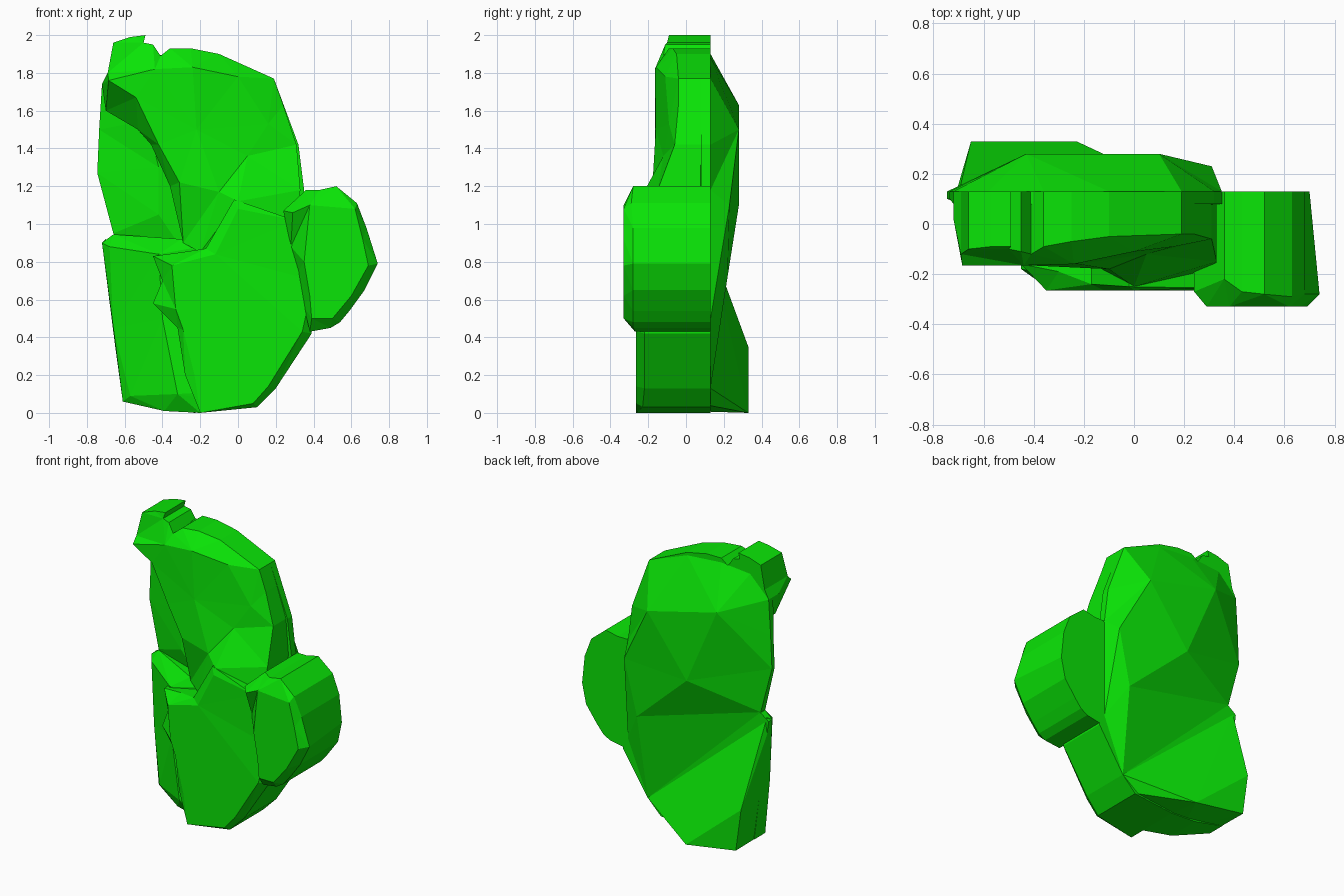
import bpy, bmesh
from mathutils import Vector
from mathutils.geometry import delaunay_2d_cdt

green = bpy.data.materials.new("leaf_green")
green.diffuse_color = (0.003, 0.78, 0.002, 1)
BACK = 0.13


def add_object(name, bm):
    bmesh.ops.recalc_face_normals(bm, faces=bm.faces)
    me = bpy.data.meshes.new(name)
    bm.to_mesh(me)
    bm.free()
    me.materials.append(green)
    ob = bpy.data.objects.new(name, me)
    bpy.context.collection.objects.link(ob)


def relief(name, rim, front=(), back=(), back_x=9.0):
    """Faceted pad: rim of (x, z, front y) run back to a flat plane,
    with extra (x, z, y) facet points on the front and back."""
    bm = bmesh.new()
    n = len(rim)

    def cap(rim_pts, extra):
        pts = list(rim_pts) + list(extra)
        vs = [bm.verts.new((x, y, z)) for x, z, y in pts]
        flat = [Vector((p[0], p[1])) for p in pts]
        out = delaunay_2d_cdt(flat, [], [list(range(n))], 1, 1e-5)
        for f in out[2]:
            ids = [out[3][i][0] for i in f if out[3][i]]
            if len(set(ids)) == 3:
                bm.faces.new([vs[i] for i in ids])
        return vs

    a = cap(rim, front)
    b = cap([(min(x, back_x), z, BACK) for x, z, y in rim], back)
    for i in range(n):
        j = (i + 1) % n
        bm.faces.new((a[i], a[j], b[j], b[i]))
    add_object(name, bm)


def hull(name, pts):
    """Faceted lump wrapped around (x, z, y) points."""
    bm = bmesh.new()
    vs = [bm.verts.new((x, y, z)) for x, z, y in pts]
    bmesh.ops.convex_hull(bm, input=vs)
    loose = [v for v in bm.verts if not v.link_faces]
    bmesh.ops.delete(bm, geom=loose, context='VERTS')
    add_object(name, bm)


# Upper front clump with the knobbly crest and the sloping left lip
relief("upper_clump", [
    (-.72, 1.74, .02), (-.69, 1.80, -.12), (-.66, 1.96, -.10),
    (-.57, 1.99, -.09), (-.49, 2.0, -.09), (-.50, 1.96, -.10),
    (-.45, 1.95, -.11), (-.41, 1.89, -.12), (-.36, 1.93, -.09),
    (-.25, 1.93, -.07), (-.10, 1.90, -.05), (.19, 1.77, -.04),
    (.24, 1.63, -.04), (.31, 1.42, -.06), (.33, 1.18, -.15),
    (.30, .90, -.20), (-.20, .85, -.14), (-.29, .90, -.10),
    (-.36, 1.20, -.08), (-.46, 1.42, -.05), (-.53, 1.50, -.02), (-.70, 1.60, .03)],
    front=[(-.685, 1.76, -.165), (-.54, 1.67, -.165), (-.42, 1.42, -.165),
           (-.44, 1.82, -.165), (-.24, 1.83, -.16), (0, 1.78, -.11),
           (.16, 1.53, -.09), (.05, 1.36, -.12), (-.10, 1.17, -.18),
           (-.22, 1.50, -.16), (-.31, 1.22, -.17), (.0, 1.12, -.25)])

# Domed back, whose front also forms the recessed left strip
relief("back_dome", [
    (-.72, 1.74, .08), (-.58, 1.88, .08), (-.36, 1.90, .08), (-.10, 1.88, .08),
    (.19, 1.77, .08), (.32, 1.42, .08), (.35, 1.18, .08), (.35, .50, .08),
    (.20, .13, .08), (-.66, .95, .08), (-.745, 1.27, .10), (-.735, 1.50, .10)],
    front=[(-.48, 1.55, -.02), (-.42, 1.30, -.02), (-.42, 1.05, -.02)],
    back=[(-.43, 1.63, .28), (-.20, 1.10, .28), (.10, 1.50, .28),
          (.31, 1.10, .23), (.22, .72, .22)])

# Low left front clump
relief("left_base_clump", [
    (-.72, .90, .09), (-.66, .945, .08), (-.30, .92, -.09), (-.20, .88, -.10),
    (.20, .13, -.12), (.10, .03, -.12), (-.20, 0, -.15), (-.39, .01, -.10),
    (-.61, .06, .01), (-.66, .45, .03)],
    front=[(-.68, .88, .03), (-.42, .84, -.14), (-.57, .09, -.04),
           (-.32, .10, -.18), (-.40, .5, -.15)])

# Wedge swelling out of the back of the base
hull("base_wedge", [
    (-.70, .92, .12), (.20, .13, .13), (-.65, .35, .33), (-.61, .06, .33),
    (-.23, 0, .33), (-.72, .90, .09), (-.66, .45, .06), (-.605, .06, .02),
    (.09, .04, .12), (.19, .13, .05), (-.20, .01, 0), (-.39, .02, 0)])

# Lower front clump
relief("lower_clump", [
    (-.20, 0, -.265), (.10, .03, -.23), (.20, .13, -.22), (.39, .42, -.22),
    (.40, .70, -.25), (.30, 1.02, -.255), (-.02, 1.13, -.25), (-.17, .87, -.24),
    (-.30, .85, -.19), (-.45, .83, -.16), (-.40, .70, -.19), (-.45, .58, -.18),
    (-.32, .45, -.22), (-.28, .20, -.24)],
    front=[(-.35, .78, -.265), (-.12, .84, -.265), (.0, 1.08, -.265),
           (.34, .43, -.265), (.16, .14, -.265), (.08, .05, -.265),
           (-.33, .55, -.265), (-.29, .44, -.265), (-.23, .20, -.265)])

# Right side clump
relief("side_clump", [
    (.24, 1.07, -.27), (.36, 1.18, -.22), (.43, 1.18, -.27), (.52, 1.20, -.28),
    (.63, 1.11, -.29), (.68, .98, -.28), (.74, .79, -.28), (.67, .65, -.28),
    (.59, .54, -.28), (.54, .48, -.28), (.49, .45, -.28), (.38, .43, -.27),
    (.35, .56, -.25), (.32, .75, -.25), (.28, .88, -.25)],
    front=[(.29, 1.06, -.33), (.38, 1.10, -.33), (.62, 1.08, -.33),
           (.66, .92, -.33), (.69, .78, -.33), (.60, .62, -.33),
           (.50, .50, -.33), (.39, .50, -.33), (.38, .62, -.33),
           (.35, .80, -.33)],
    back_x=.70)
